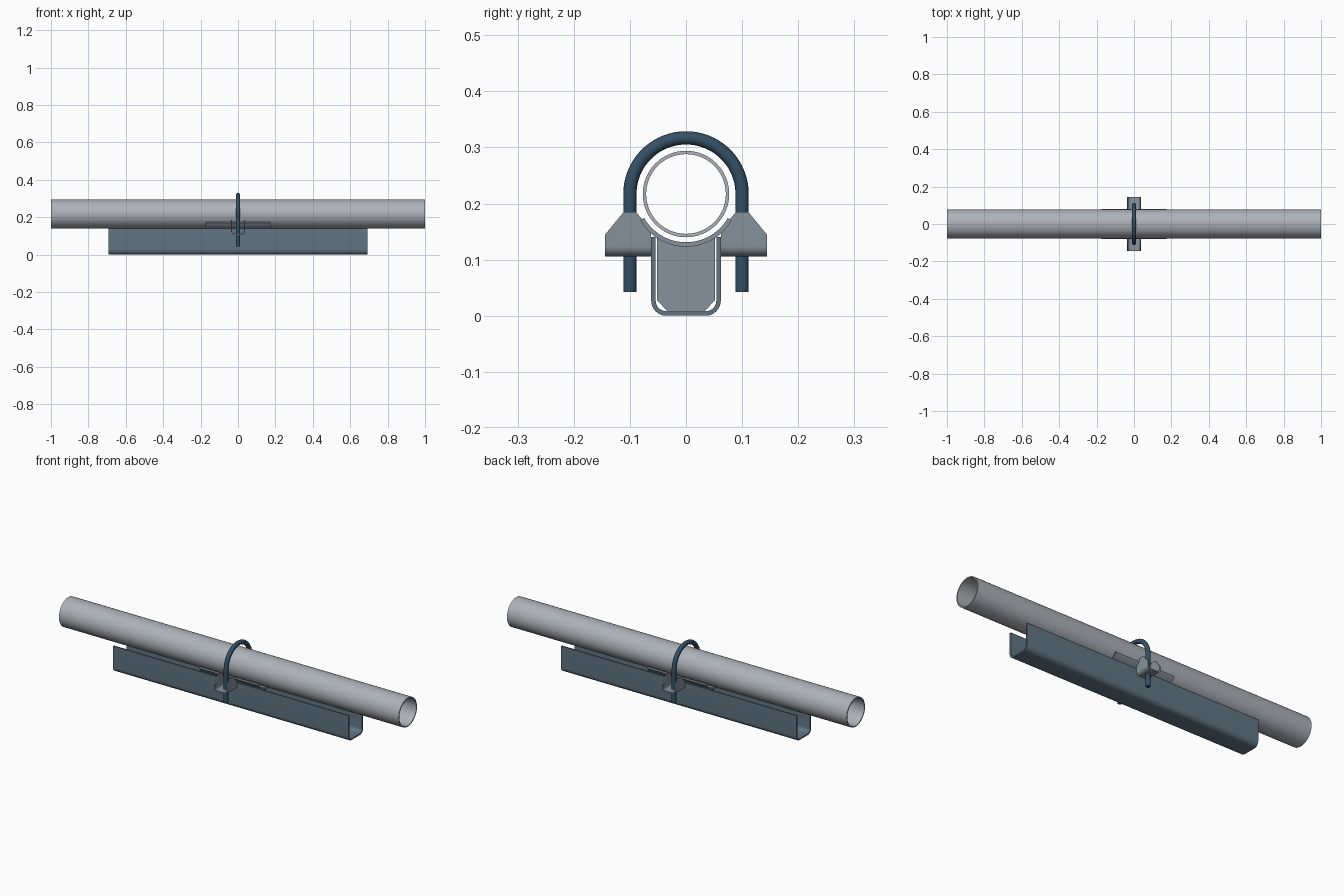
import bpy, bmesh
from math import sin, cos, pi, radians
from mathutils import Vector

if "Cube" in bpy.data.objects:
    bpy.data.objects.remove(bpy.data.objects["Cube"])

PIPE_Z = 0.217


def material(name, rgb):
    m = bpy.data.materials.new(name)
    m.diffuse_color = (*rgb, 1)
    m.use_nodes = True
    m.node_tree.nodes["Principled BSDF"].inputs["Base Color"].default_value = m.diffuse_color
    return m


PIPE = material("pipe_steel", (0.42, 0.45, 0.49))
CHANNEL = material("channel_steel", (0.12, 0.18, 0.23))
PLATE = material("plate_steel", (0.24, 0.29, 0.33))
BOLT = material("bolt_steel", (0.035, 0.08, 0.13))


def arc(cu, cv, r, a0, a1, n):
    return [(cu + r * cos(radians(a0 + (a1 - a0) * i / n)),
             cv + r * sin(radians(a0 + (a1 - a0) * i / n))) for i in range(n + 1)]


def finish(bm, name, mat):
    bmesh.ops.recalc_face_normals(bm, faces=bm.faces[:])
    me = bpy.data.meshes.new(name)
    bm.to_mesh(me)
    bm.free()
    ob = bpy.data.objects.new(name, me)
    bpy.context.collection.objects.link(ob)
    me.materials.append(mat)
    smooth(ob)
    return ob


def smooth(ob):
    bpy.ops.object.select_all(action='DESELECT')
    ob.select_set(True)
    bpy.context.view_layer.objects.active = ob
    bpy.ops.object.shade_smooth_by_angle(angle=radians(30))


def strip(outer, inner, place, a, b, closed=False):
    """Sheet section between two paths, extruded from a to b."""
    bm = bmesh.new()
    rows = [[bm.verts.new(place(u, v, w)) for u, v in path]
            for path, w in ((outer, a), (outer, b), (inner, b), (inner, a))]
    n = len(outer)
    for i in range(n if closed else n - 1):
        j = (i + 1) % n
        for k in range(4):
            p, q = rows[k], rows[(k + 1) % 4]
            bm.faces.new((p[i], p[j], q[j], q[i]))
    if not closed:
        for i in (0, -1):
            bm.faces.new([r[i] for r in rows])
    return bm


def along_x(u, v, w):
    return (w, u, v)


def along_y(u, v, w):
    return (u, w, v)


def u_section(half, bottom, top, t, r):
    """Outer and inner paths of a U with rounded bottom corners."""
    def path(h, b, rad):
        return ([(-h, top)] + arc(-h + rad, b + rad, rad, 180, 270, 8)
                + arc(h - rad, b + rad, rad, 270, 360, 8) + [(h, top)])
    return path(half, bottom, r), path(half - t, bottom + t, r - t)


# Pipe
finish(strip(arc(0, PIPE_Z, 0.077, 0, 360, 64)[:-1], arc(0, PIPE_Z, 0.071, 0, 360, 64)[:-1],
             along_x, -1, 1, True), "pipe", PIPE)

# Supporting channel
finish(strip(*u_section(0.062, 0, 0.14, 0.008, 0.027), along_x, -0.693, 0.693),
       "support_channel", CHANNEL)

# Curved saddle under the pipe
finish(strip(arc(0, PIPE_Z, 0.094, 210, 330, 32), arc(0, PIPE_Z, 0.086, 210, 330, 32),
             along_x, -0.175, 0.175), "saddle", PLATE)

# Ribs between saddle and channel floor
rib = [(-0.052, 0.028), (-0.033, 0.008), (0.033, 0.008), (0.052, 0.028)]
rib += arc(0, PIPE_Z, 0.092, 304.5, 235.5, 16)
for side, s in (("left", -1), ("right", 1)):
    bm = bmesh.new()
    f = bm.faces.new([bm.verts.new((s * 0.12 - 0.005, y, z)) for y, z in rib])
    ext = bmesh.ops.extrude_face_region(bm, geom=[f])
    bmesh.ops.translate(bm, vec=(0.01, 0, 0),
                        verts=[g for g in ext["geom"] if isinstance(g, bmesh.types.BMVert)])
    finish(bm, "saddle_rib_" + side, PLATE)

# Bolt brackets: U sections with sloped shoulders
for side, s in (("front", -1), ("back", 1)):
    bm = strip(*u_section(0.038, 0.106, 0.185, 0.007, 0.018), along_y, 0.062, 0.144)
    for y, ny in ((0.111, 0.04), (0.089, -0.04)):
        cut = bmesh.ops.bisect_plane(bm, geom=bm.verts[:] + bm.edges[:] + bm.faces[:],
                                     plane_co=(0, y, 0.185), plane_no=Vector((0, ny, 0.033)),
                                     clear_outer=True)
        edges = [e for e in cut["geom_cut"] if isinstance(e, bmesh.types.BMEdge)]
        bmesh.ops.holes_fill(bm, edges=edges, sides=0)
    bmesh.ops.scale(bm, vec=(1, s, 1), verts=bm.verts[:])
    finish(bm, "bolt_bracket_" + side, PLATE)

# U-bolt
pts = [(-0.1, 0.042)] + arc(0, PIPE_Z, 0.1, 180, 0, 40) + [(0.1, 0.042)]
cu = bpy.data.curves.new("u_bolt", 'CURVE')
cu.dimensions = '3D'
cu.bevel_depth = 0.0118
cu.bevel_resolution = 6
cu.use_fill_caps = True
sp = cu.splines.new('POLY')
sp.points.add(len(pts) - 1)
for p, (y, z) in zip(sp.points, pts):
    p.co = (0, y, z, 1)
bolt = bpy.data.objects.new("u_bolt", cu)
bpy.context.collection.objects.link(bolt)
cu.materials.append(BOLT)
bpy.ops.object.select_all(action='DESELECT')
bolt.select_set(True)
bpy.context.view_layer.objects.active = bolt
bpy.ops.object.convert(target='MESH')
smooth(bpy.context.view_layer.objects.active)
